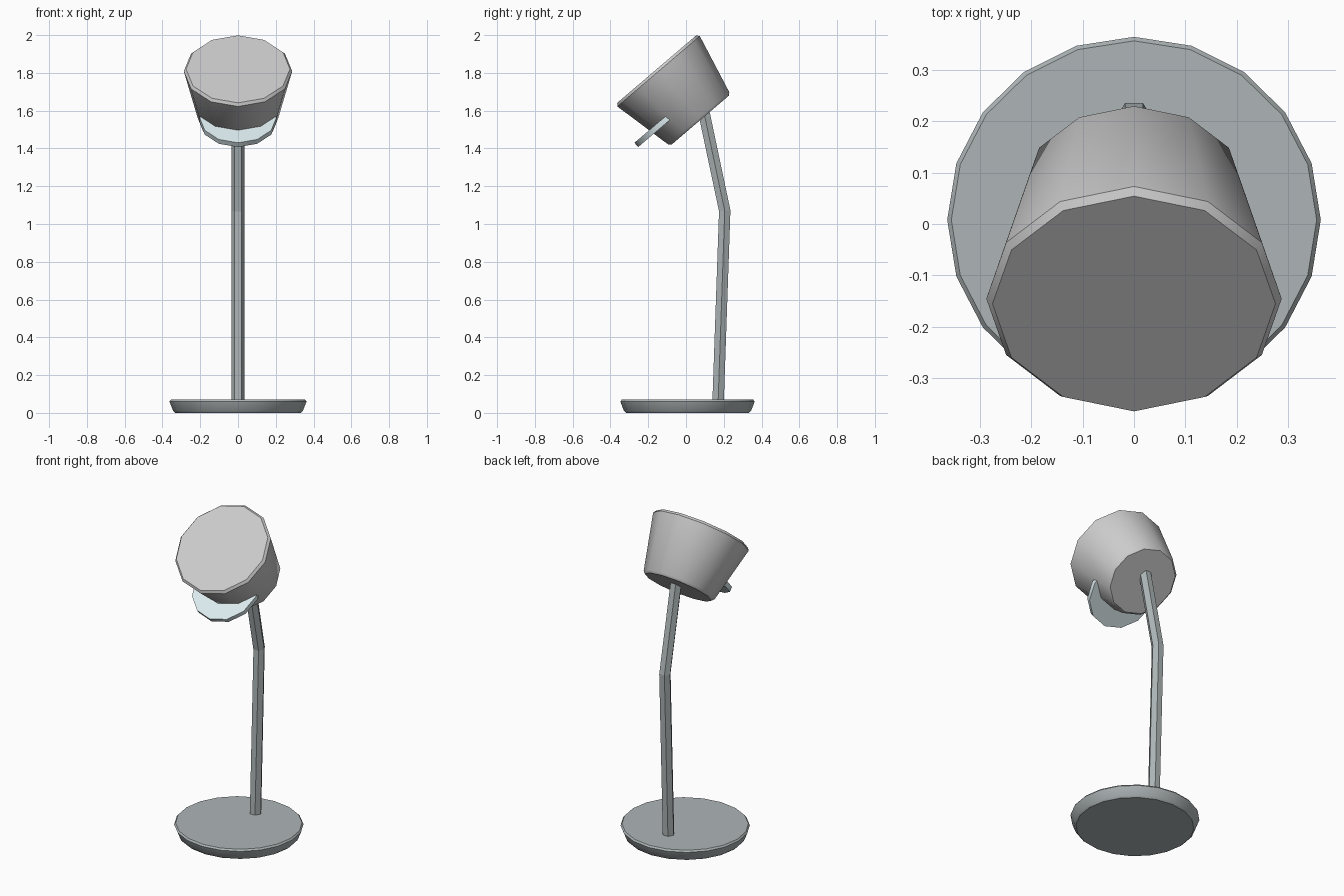
import bpy, bmesh
from math import sin, cos, tau, radians
from mathutils import Matrix, Vector

if "Cube" in bpy.data.objects:
    bpy.data.objects.remove(bpy.data.objects["Cube"])


def loft(name, rings, sides, smooth=None, color=None):
    """Skin capped polygon rings, each given as (matrix, radius)."""
    bm = bmesh.new()
    loops = [[bm.verts.new(m @ Vector((r * cos(tau * i / sides), r * sin(tau * i / sides), 0)))
              for i in range(sides)] for m, r in rings]
    for a, b in zip(loops, loops[1:]):
        for i in range(sides):
            j = (i + 1) % sides
            bm.faces.new((a[i], a[j], b[j], b[i]))
    bm.faces.new(loops[0][::-1])
    bm.faces.new(loops[-1])
    me = bpy.data.meshes.new(name)
    bm.to_mesh(me)
    bm.free()
    ob = bpy.data.objects.new(name, me)
    bpy.context.collection.objects.link(ob)
    if color:
        mat = bpy.data.materials.new(name + "_paint")
        mat.diffuse_color = (*color, 1)
        mat.use_nodes = True
        mat.node_tree.nodes["Principled BSDF"].inputs["Base Color"].default_value = mat.diffuse_color
        me.materials.append(mat)
    if smooth:
        bpy.ops.object.select_all(action='DESELECT')
        ob.select_set(True)
        bpy.context.view_layer.objects.active = ob
        bpy.ops.object.shade_smooth_by_angle(angle=radians(smooth))
    return ob


def lathe(frame, profile):
    """Rings stacked along the frame's z axis from (height, radius) pairs."""
    return [(frame @ Matrix.Translation((0, 0, z)), r) for z, r in profile]


METAL = (0.42, 0.46, 0.47)
GLASS = (0.72, 0.84, 0.87)

# Round foot
foot = Matrix.Translation((0, 0.008, 0)) @ Matrix.Diagonal((1, 0.98, 1, 1))
loft("base", lathe(foot, [(0, 0.332), (0.01, 0.343), (0.06, 0.363), (0.07, 0.355)]),
     20, 40, METAL)

# Bent hexagonal stem: y, z and tilt of each section
stem = [(0.17, 0.06, -2), (0.205, 1.07, 4.9), (0.095, 1.59, 11.7)]
loft("stem", [(Matrix.Translation((0, y, z)) @ Matrix.Rotation(radians(t), 4, 'X'), 0.035)
              for y, z, t in stem], 6, None, METAL)

# Tilted tapered head, origin at the centre of its wide face
head = Matrix.Translation((0, -0.155, 1.82)) @ Matrix.Rotation(radians(40.5), 4, 'X')
loft("lamp_head", lathe(head, [(-0.355, 0.2), (-0.342, 0.213), (-0.015, 0.287), (0, 0.275)]),
     12, 35)

# Pale disc poking out under the head
disc = head @ Matrix.Translation((0, -0.14, -0.235))
loft("light_disc", lathe(disc, [(-0.015, 0.203), (0.015, 0.203)]), 12, 35, GLASS)
